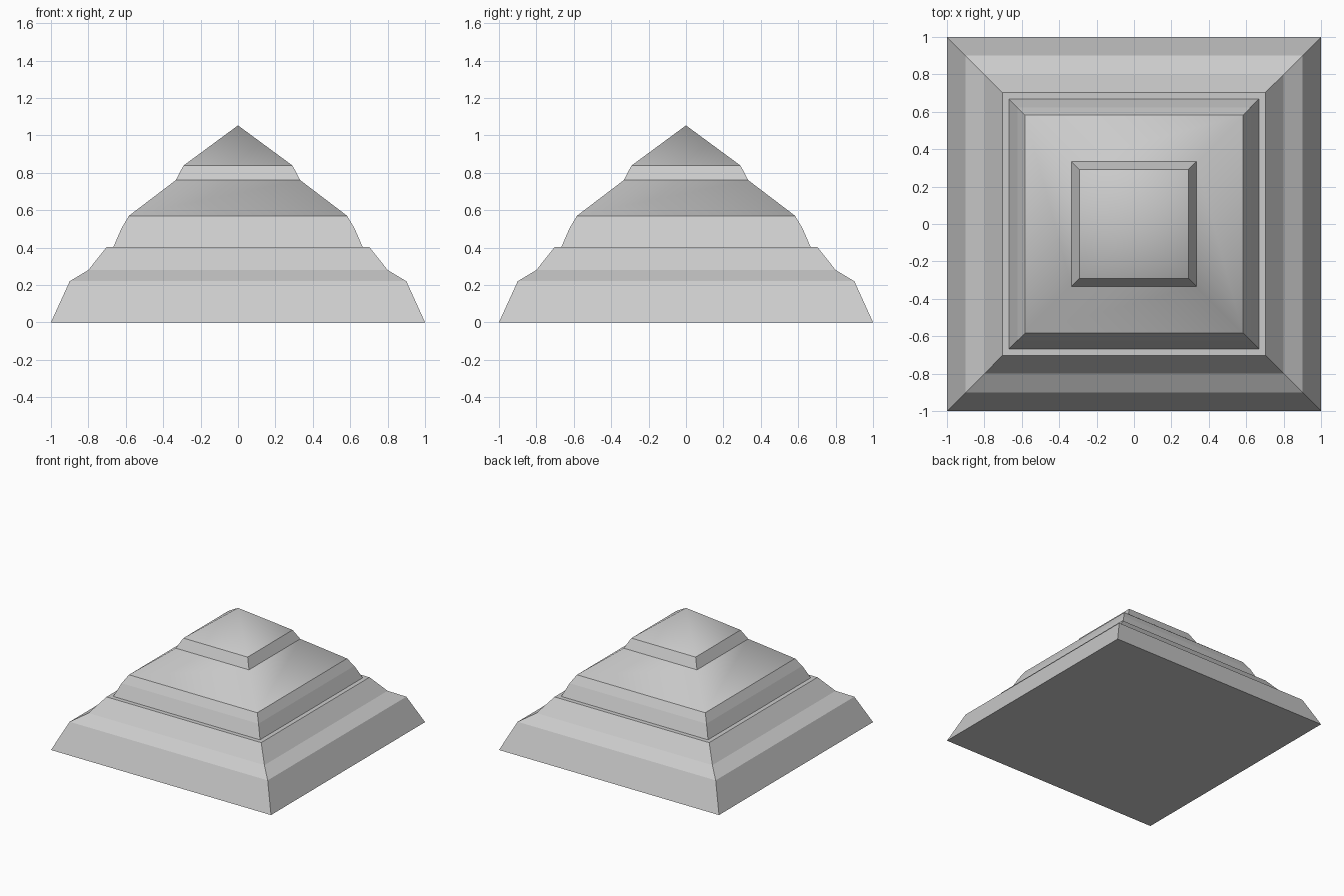
import bpy, bmesh

if "Cube" in bpy.data.objects:
    bpy.data.objects.remove(bpy.data.objects["Cube"])


def square_loft(name, profile, smooth_bands=(), cap_bottom=False, apex=None):
    """Stack square rings (half width, height); smooth bands keep crisp borders."""
    bm = bmesh.new()
    corners = [(-1, -1), (1, -1), (1, 1), (-1, 1)]
    rings = [[bm.verts.new((sx * r, sy * r, z)) for sx, sy in corners]
             for r, z in profile]
    if cap_bottom:
        bm.faces.new(rings[0][::-1])
    for i, (lo, hi) in enumerate(zip(rings, rings[1:])):
        for k in range(4):
            n = (k + 1) % 4
            f = bm.faces.new((lo[k], lo[n], hi[n], hi[k]))
            f.smooth = i in smooth_bands
    if apex is not None:
        tip = bm.verts.new((0, 0, apex))
        for k in range(4):
            f = bm.faces.new((rings[-1][k], rings[-1][(k + 1) % 4], tip))
            f.smooth = True
    # level edges stay sharp, so only the roof hips are softened
    for e in bm.edges:
        a, b = e.verts
        if abs(a.co.z - b.co.z) < 1e-5:
            e.smooth = False
    mesh = bpy.data.meshes.new(name)
    bm.to_mesh(mesh)
    bm.free()
    obj = bpy.data.objects.new(name, mesh)
    bpy.context.collection.objects.link(obj)
    return obj


# Wide flared base with a narrow ledge on top
square_loft("base_plinth",
            [(1.0, 0.0), (0.9, 0.22), (0.8, 0.28), (0.703, 0.402), (0.667, 0.402)],
            cap_bottom=True)

# Middle tier: two-step wall and a softly shaded hipped roof
square_loft("middle_tier",
            [(0.667, 0.402), (0.622, 0.505), (0.583, 0.57), (0.333, 0.76)],
            smooth_bands=(2,))

# Top tier: short sloping wall and pointed roof
square_loft("top_tier", [(0.333, 0.76), (0.292, 0.838)], apex=1.053)
